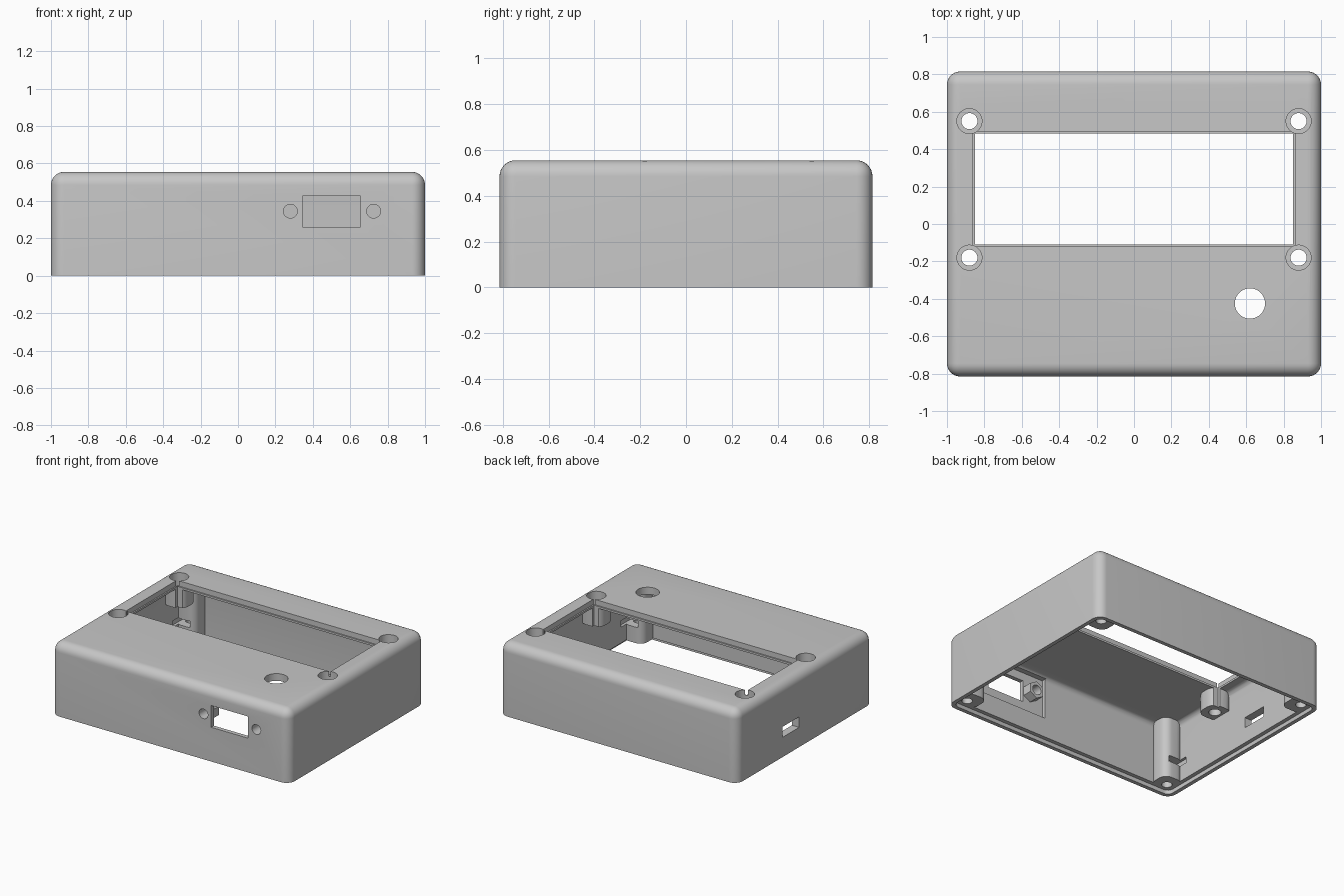
import bpy, bmesh, math
from mathutils import Matrix

if "Cube" in bpy.data.objects:
    bpy.data.objects.remove(bpy.data.objects["Cube"], do_unlink=True)

grey = bpy.data.materials.new("plain_grey")
grey.use_nodes = True
grey.diffuse_color = (0.57, 0.57, 0.57, 1)
grey.node_tree.nodes["Principled BSDF"].inputs["Base Color"].default_value = (0.57, 0.57, 0.57, 1)


def make(name, bm):
    mesh = bpy.data.meshes.new(name)
    bm.normal_update()
    bm.to_mesh(mesh)
    bm.free()
    mesh.materials.append(grey)
    obj = bpy.data.objects.new(name, mesh)
    bpy.context.collection.objects.link(obj)
    return obj


def box(name, x, y, z, radius=0, rounded="none", segments=8):
    """Box from (min, max) ranges; round 'upright' edges or 'all' but the bottom ones."""
    bm = bmesh.new()
    bmesh.ops.create_cube(bm, size=1)
    for v in bm.verts:
        for i, (low, high) in enumerate((x, y, z)):
            v.co[i] = high if v.co[i] > 0 else low
    edges = []
    for e in bm.edges:
        a, b = e.verts[0].co, e.verts[1].co
        upright = abs(a.z - b.z) > 1e-6
        at_top = min(a.z, b.z) > z[1] - 1e-6
        if (rounded != "none" and upright) or (rounded == "all" and at_top):
            edges.append(e)
    if edges:
        bmesh.ops.bevel(bm, geom=edges, offset=radius, segments=segments,
                        profile=0.5, affect='EDGES', clamp_overlap=True)
    return make(name, bm)


def rod(name, centre, radius, depth, axis="z", sides=32):
    """Cylinder or prism along z or y."""
    bm = bmesh.new()
    turn = Matrix.Rotation(math.pi / 2, 4, 'X') if axis == "y" else Matrix()
    bmesh.ops.create_cone(bm, cap_ends=True, segments=sides, radius1=radius, radius2=radius,
                          depth=depth, matrix=Matrix.Translation(centre) @ turn)
    return make(name, bm)


def combine(tool, operation='DIFFERENCE'):
    mod = shell.modifiers.new(tool.name, 'BOOLEAN')
    mod.operation = operation
    mod.solver = 'EXACT'
    mod.object = tool
    bpy.context.view_layer.objects.active = shell
    bpy.ops.object.modifier_apply(modifier=mod.name)
    bpy.data.objects.remove(tool, do_unlink=True)


def span(a, b):
    return (min(a, b), max(a, b))


# Hollow case with rounded edges
shell = box("enclosure_shell", (-1, 1), (-0.815, 0.815), (0, 0.555), 0.07, "all")
combine(box("cavity", (-0.94, 0.94), (-0.755, 0.755), (-0.1, 0.5), 0.04, "all", 5))

corners = [(sx, sy) for sx in (-1, 1) for sy in (-1, 1)]
bosses = [(sx * 0.88, y) for sx in (-1, 1) for y in (-0.18, 0.55)]
connector_screws = (0.28, 0.725)

# Thinned wall behind the connector, with hex standoffs
combine(box("connector_recess", (0.17, 0.79), (-0.783, -0.7), (0.18, 0.488)))
for x in connector_screws:
    combine(rod("hex_standoff", (x, -0.75, 0.345), 0.066, 0.08, "y", 6), 'UNION')

# Corner posts and display bosses
for sx, sy in corners:
    combine(box("corner_post", span(sx * 0.8, sx * 0.97), span(sy * 0.62, sy * 0.785),
                (0.01, 0.52), 0.06, "upright", 6), 'UNION')
for x, y in bosses:
    s = math.copysign(1, x)
    combine(box("display_boss", span(s * 0.79, s * 0.972), (y - 0.09, y + 0.09),
                (0.36, 0.515), 0.07, "upright", 6), 'UNION')

# Stepped rim that takes the base plate
combine(box("lid_step", (-0.97, 0.97), (-0.785, 0.785), (-0.1, 0.03), 0.045, "upright", 6))

# Stepped display window
combine(box("window_top", (-0.86, 0.86), (-0.12, 0.495), (0.515, 0.7)))
combine(box("window_through", (-0.85, 0.85), (-0.11, 0.485), (0.3, 0.7)))

# Countersunk display screw holes and the round button hole
for x, y in bosses:
    combine(rod("counterbore", (x, y, 0.556), 0.067, 0.2))
    combine(rod("screw_hole", (x, y, 0.45), 0.043, 0.4))
combine(rod("button_hole", (0.62, -0.425, 0.5), 0.081, 0.3, sides=40))

# Base screw holes with side-loaded nut slots
for sx, sy in corners:
    x, y = sx * 0.9, sy * 0.72
    combine(rod("base_screw_hole", (x, y, 0.13), 0.037, 0.32))
    combine(rod("nut_pocket", (x, y, 0.175), 0.07, 0.05, sides=6))
    combine(box("nut_slot", (x - 0.061, x + 0.061), span(y, sy * 0.56), (0.151, 0.199)))

# Front connector opening with its two screw holes
combine(box("connector_opening", (0.345, 0.655), (-0.9, -0.65), (0.26, 0.425), 0.008, "none"))
for x in connector_screws:
    combine(rod("connector_screw_hole", (x, -0.8, 0.345), 0.037, 0.3, "y"))

# Cable slot in the right side wall
combine(box("cable_slot", (-1.1, -0.9), (0.07, 0.27), (0.15, 0.23)))

# Smooth rounded edges, crisp cut edges
bpy.ops.object.select_all(action='DESELECT')
shell.select_set(True)
bpy.context.view_layer.objects.active = shell
bpy.ops.object.shade_smooth_by_angle(angle=math.radians(30))
